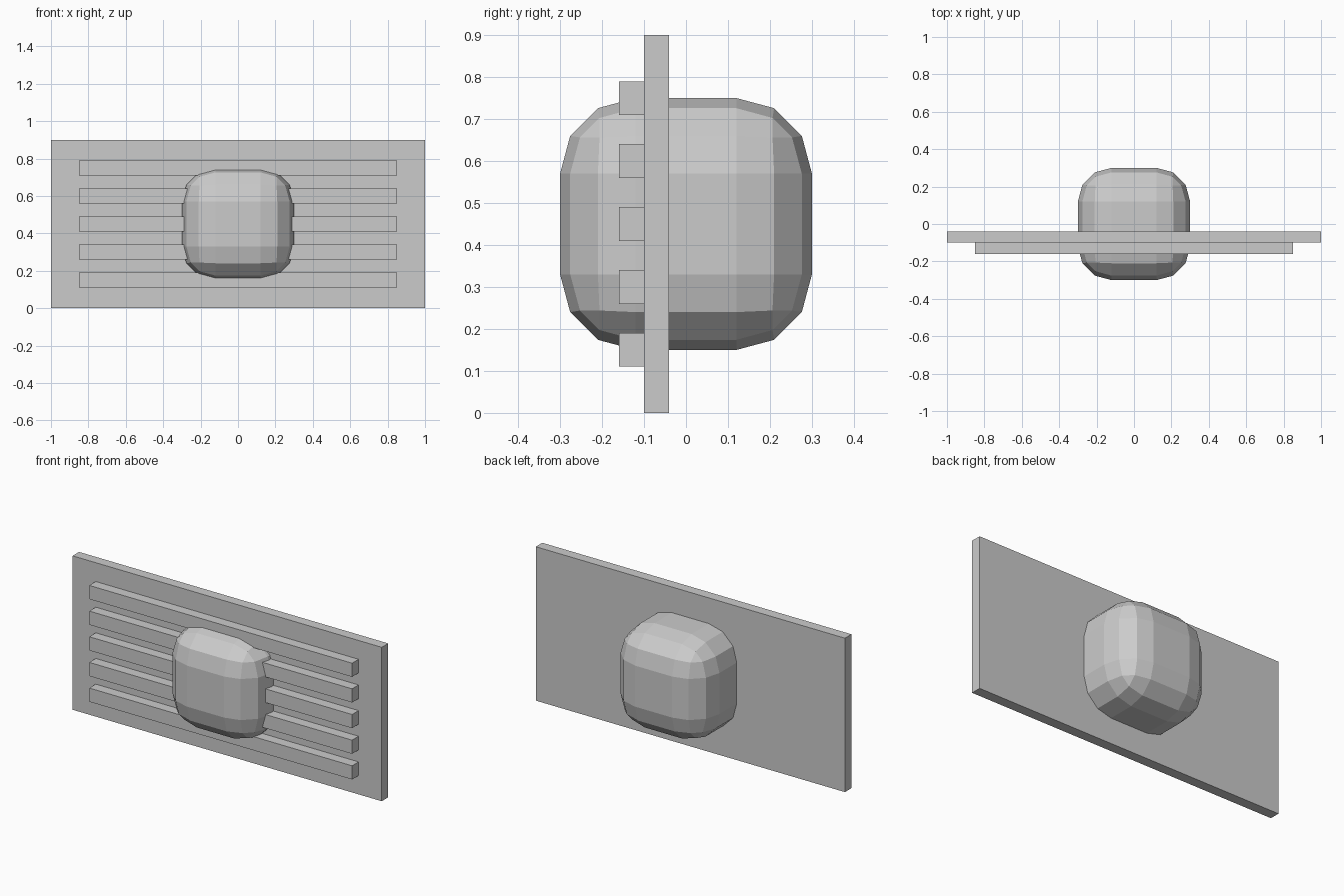
import bpy

if "Cube" in bpy.data.objects:
    bpy.data.objects.remove(bpy.data.objects["Cube"])


def box(name, size, center):
    bpy.ops.mesh.primitive_cube_add(size=1, location=center)
    obj = bpy.context.object
    obj.name = name
    obj.scale = size
    bpy.ops.object.transform_apply(location=False, rotation=False, scale=True)
    return obj


# Upright back panel
box("panel", (2.0, 0.06, 0.9), (0, -0.07, 0.45))

# Horizontal slats on the front of the panel
for i in range(5):
    box(f"slat_{i + 1}", (1.7, 0.06, 0.08), (0, -0.13, 0.15 + 0.15 * i))

# Rounded block passing through the middle of the panel
block = box("rounded_block", (0.6, 0.6, 0.6), (0, 0, 0.45))
bevel = block.modifiers.new("round_edges", 'BEVEL')
bevel.width = 0.18
bevel.segments = 3
bevel.limit_method = 'NONE'
